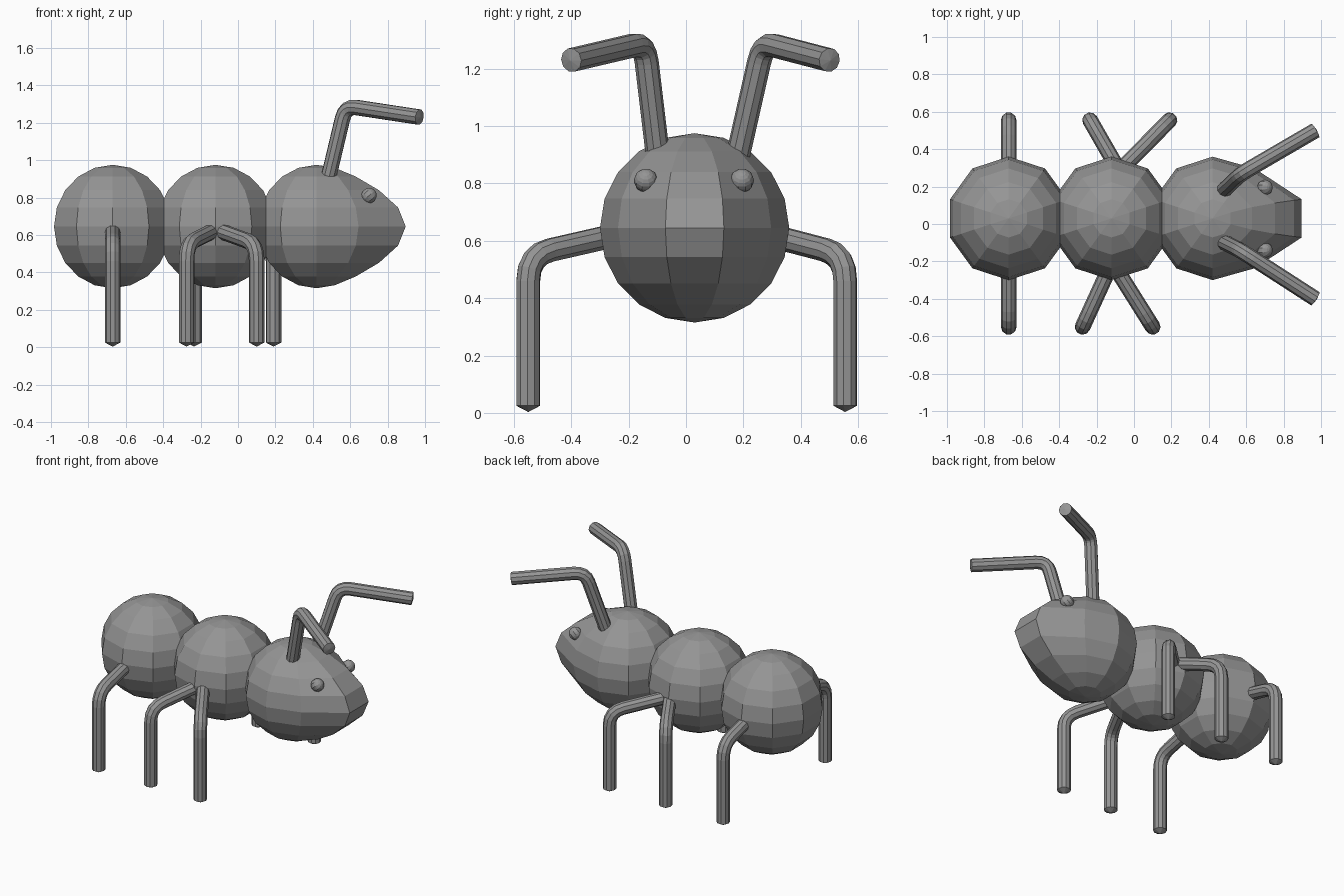
import bpy, bmesh, math
from mathutils import Vector, Matrix

if "Cube" in bpy.data.objects:
    bpy.data.objects.remove(bpy.data.objects["Cube"])

SIDES = 10
MID_Y = 0.03          # centre line of the body
BODY_Z = 0.645
BODY_R = 0.33
TUBE_R = 0.042

grey = bpy.data.materials.new("ant grey")
grey.diffuse_color = (0.3, 0.3, 0.3, 1)
grey.use_nodes = True
grey.node_tree.nodes["Principled BSDF"].inputs["Base Color"].default_value = grey.diffuse_color


def finish(bm, name):
    bmesh.ops.recalc_face_normals(bm, faces=bm.faces)
    mesh = bpy.data.meshes.new(name)
    bm.to_mesh(mesh)
    bm.free()
    mesh.materials.append(grey)
    obj = bpy.data.objects.new(name, mesh)
    bpy.context.collection.objects.link(obj)
    return obj


def ball(name, centre, radius, tilt=0.0, stretch=0.0, reach=0.4):
    """Faceted sphere; stretch pulls the +x side into a soft point."""
    bm = bmesh.new()
    bmesh.ops.create_uvsphere(bm, u_segments=SIDES, v_segments=SIDES, radius=radius)
    if stretch:
        tip = Vector((radius, 0, 0))
        for v in bm.verts:
            t = max(0.0, 1 - (v.co - tip).length / reach)
            v.co.x += stretch * t * t * (3 - 2 * t)
    bm.transform(Matrix.Translation(centre) @ Matrix.Rotation(tilt, 4, 'Y'))
    return finish(bm, name)


def bent_tube(name, start, corner, end, bend, tip, steps=4):
    """Round tube with one rounded bend and a shallow pointed end."""
    a, c, e = Vector(start), Vector(corner), Vector(end)
    p = c + (a - c).normalized() * bend
    q = c + (e - c).normalized() * bend
    path = [a]
    for i in range(steps + 1):
        t = i / steps
        path.append(p * (1 - t) ** 2 + c * 2 * t * (1 - t) + q * t * t)
    path.append(e)
    side = (c - a).cross(e - c).normalized()      # constant, normal to the bend
    bm = bmesh.new()
    rings = []
    for i, pt in enumerate(path):
        d = (path[min(i + 1, len(path) - 1)] - path[max(i - 1, 0)]).normalized()
        if i == 1:
            d = (c - a).normalized()
        if i == len(path) - 2:
            d = (e - c).normalized()
        up = side.cross(d)
        rings.append([bm.verts.new(pt + TUBE_R * (side * math.cos(k * math.tau / SIDES)
                                                  + up * math.sin(k * math.tau / SIDES)))
                      for k in range(SIDES)])
    for r0, r1 in zip(rings, rings[1:]):
        for k in range(SIDES):
            n = (k + 1) % SIDES
            bm.faces.new((r0[k], r0[n], r1[n], r1[k]))
    bm.faces.new(rings[0])
    point = bm.verts.new(e + (e - c).normalized() * tip)
    for k in range(SIDES):
        bm.faces.new((rings[-1][k], rings[-1][(k + 1) % SIDES], point))
    return finish(bm, name)


# Body segments and pointed head
ball("abdomen", (-0.67, MID_Y, BODY_Z), BODY_R)
ball("thorax", (-0.12, MID_Y, BODY_Z), BODY_R)
ball("head", (0.42, MID_Y, BODY_Z), BODY_R, stretch=0.195)

# Eyes
for label, y in (("right", -0.14), ("left", 0.195)):
    ball(label + "_eye", (0.70, y, 0.81), TUBE_R, tilt=math.radians(50))

# Legs: hip x, foot x, hip y, foot y
legs = {
    "right_rear_leg": (-0.67, -0.67, -0.20, -0.55),
    "left_rear_leg": (-0.67, -0.67, 0.25, 0.555),
    "right_middle_leg": (-0.115, -0.275, -0.20, -0.55),
    "left_middle_leg": (-0.06, -0.235, 0.25, 0.555),
    "right_front_leg": (-0.12, 0.10, -0.20, -0.55),
    "left_front_leg": (-0.11, 0.19, 0.25, 0.555),
}
for name, (hx, fx, hy, fy) in legs.items():
    bent_tube(name, (hx, hy, 0.63), (fx, fy, 0.55), (fx, fy, 0.025), 0.09, 0.022)

# Antennae
bent_tube("right_antenna", (0.475, -0.095, 0.87), (0.575, -0.145, 1.29),
          (0.97, -0.40, 1.23), 0.07, 0.008)
bent_tube("left_antenna", (0.475, 0.175, 0.87), (0.575, 0.27, 1.29),
          (0.97, 0.50, 1.23), 0.07, 0.008)
